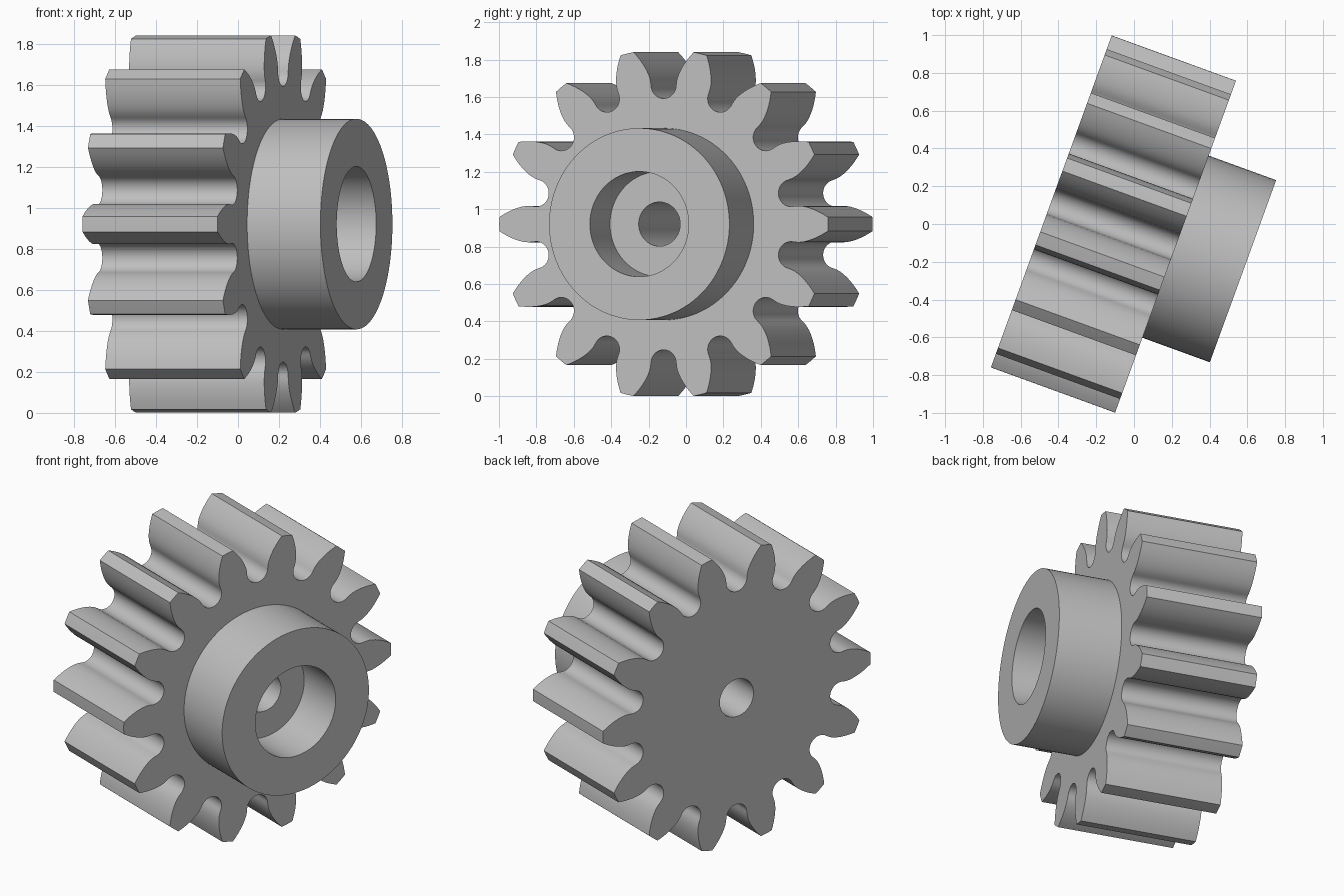
import bpy, bmesh
from math import pi, sin, cos, tan, acos, atan2, hypot, radians
from mathutils import Matrix, Vector

TEETH = 14
TIP_R, PITCH_R = 0.935, 0.818
BASE_R = PITCH_R * cos(radians(20))
FILLET_U, FILLET_R = 0.744, 0.072       # root fillet centre and radius
WIDTH = 0.70                            # gear face width
HUB_R, HUB_LEN = 0.513, 0.38
BORE_R, BORE_FLOOR, HOLE_R = 0.281, 0.065, 0.118
SEGMENTS = 96

cube = bpy.data.objects.get("Cube")
if cube:
    bpy.data.objects.remove(cube, do_unlink=True)

steel = bpy.data.materials.new("plain_grey")
steel.use_nodes = True
grey = (0.52, 0.52, 0.52, 1)
steel.diffuse_color = grey
steel.node_tree.nodes["Principled BSDF"].inputs["Base Color"].default_value = grey

# The gear axis lies level, turned a little towards the front
turn = radians(20)
axis = Vector((cos(turn), -sin(turn), 0))
across = Vector((sin(turn), cos(turn), 0))
PLACE = Matrix((across, (0, 0, 1), axis)).transposed().to_4x4()
PLACE.translation = (0.22, -0.12, 0.92)


def finish(name, bm):
    bmesh.ops.recalc_face_normals(bm, faces=bm.faces)
    bm.transform(PLACE)
    mesh = bpy.data.meshes.new(name)
    bm.to_mesh(mesh)
    bm.free()
    mesh.materials.append(steel)
    obj = bpy.data.objects.new(name, mesh)
    bpy.context.collection.objects.link(obj)
    bpy.ops.object.select_all(action='DESELECT')
    obj.select_set(True)
    bpy.context.view_layer.objects.active = obj
    bpy.ops.object.shade_smooth_by_angle(angle=radians(30))


def ring(bm, polar, z):
    return [bm.verts.new((r * cos(a), r * sin(a), z)) for r, a in polar]


def circle(r):
    return [(r, 2 * pi * i / SEGMENTS) for i in range(SEGMENTS)]


def bridge(bm, lower, upper):
    n = len(lower)
    for i in range(n):
        j = (i + 1) % n
        bm.faces.new((lower[i], lower[j], upper[j], upper[i]))


def cap(bm, outer, inner):
    edges = []
    for loop in (outer, inner):
        for a, b in zip(loop, loop[1:] + loop[:1]):
            edges.append(bm.edges.get((a, b)) or bm.edges.new((a, b)))
    bmesh.ops.triangle_fill(bm, edges=edges, use_beauty=True)


def involute(r):
    a = acos(min(1, BASE_R / r))
    return tan(a) - a


def half_tooth():
    """Polar points from the tip centre down the flank to the gap centre."""
    half_base = pi / (2 * TEETH) + involute(PITCH_R)
    pts = [(TIP_R, 0)]
    for k in range(9):
        r = TIP_R + (BASE_R - TIP_R) * k / 8
        pts.append((r, half_base - involute(r)))
    for k in range(11):
        t = pi / 2 * k / 10
        u, v = FILLET_U - FILLET_R * sin(t), FILLET_R * cos(t)
        pts.append((hypot(u, v), pi / TEETH - atan2(v, u)))
    return pts


# Toothed wheel
half = half_tooth()
tooth = [(r, -a) for r, a in reversed(half[1:])] + half[:-1]
outline = [(r, a + 2 * pi * i / TEETH) for i in range(TEETH) for r, a in tooth]
bm = bmesh.new()
back, front = ring(bm, outline, -WIDTH), ring(bm, outline, 0)
bridge(bm, back, front)
cap(bm, back, ring(bm, circle(HOLE_R), -WIDTH))
cap(bm, front, ring(bm, circle(HUB_R), 0))
finish("toothed_wheel", bm)

# Hub with counterbore and through hole
profile = [(HUB_R, 0), (HUB_R, HUB_LEN), (BORE_R, HUB_LEN),
           (BORE_R, BORE_FLOOR), (HOLE_R, BORE_FLOOR), (HOLE_R, -WIDTH)]
bm = bmesh.new()
rings = [ring(bm, circle(r), z) for r, z in profile]
for lower, upper in zip(rings, rings[1:]):
    bridge(bm, lower, upper)
finish("hub", bm)
